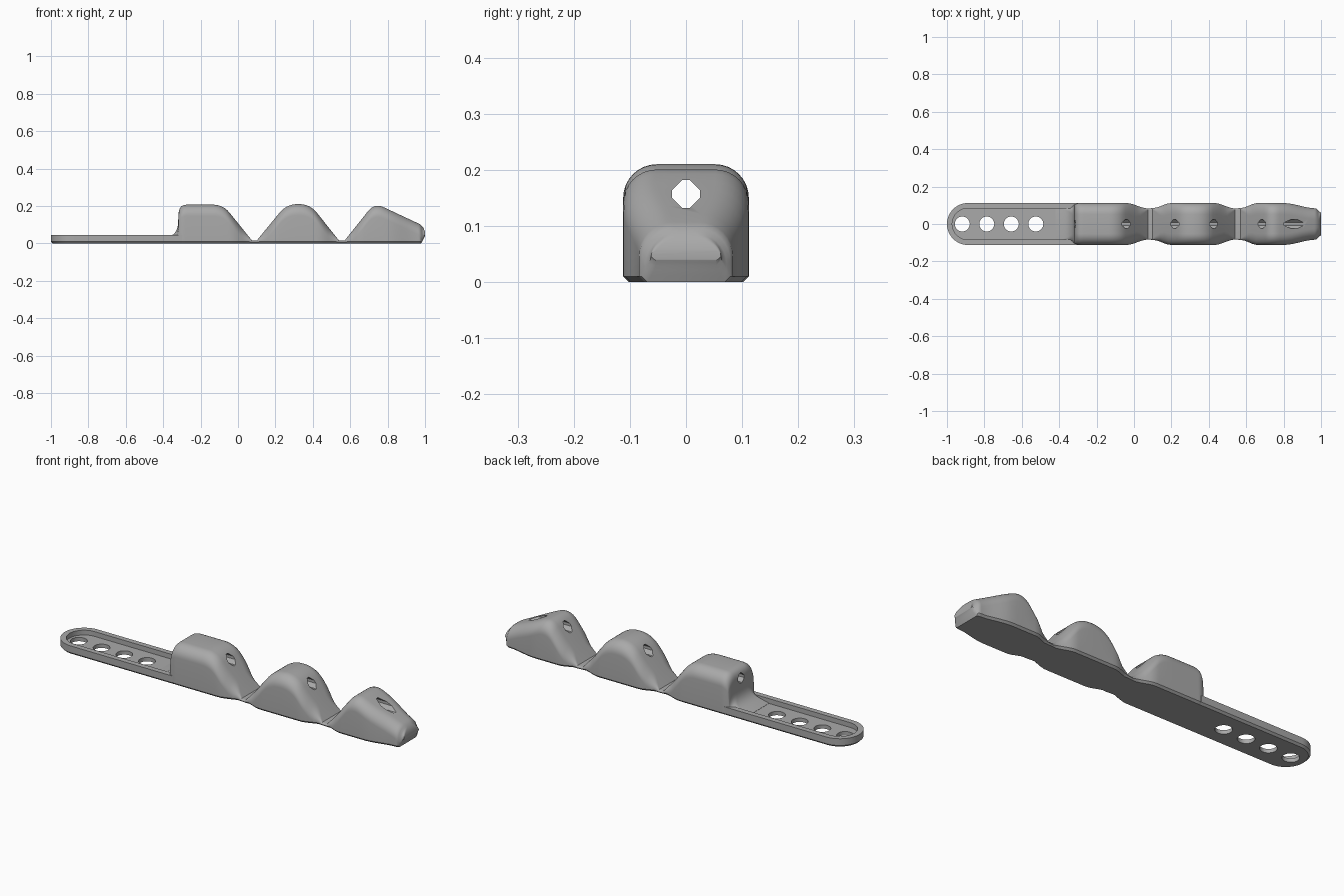
import bpy, bmesh
from math import pi, cos, sin
from mathutils import Vector, Matrix

old = bpy.data.objects.get("Cube")
if old:
    bpy.data.objects.remove(old, do_unlink=True)

grey = bpy.data.materials.new("matte grey")
grey.use_nodes = True
GREY = (0.4, 0.4, 0.4, 1)
grey.diffuse_color = GREY
grey.node_tree.nodes["Principled BSDF"].inputs["Base Color"].default_value = GREY
CHAMFER = 0.01


def add_object(name, bm):
    bmesh.ops.recalc_face_normals(bm, faces=bm.faces)
    mesh = bpy.data.meshes.new(name)
    bm.to_mesh(mesh)
    bm.free()
    mesh.materials.append(grey)
    obj = bpy.data.objects.new(name, mesh)
    bpy.context.collection.objects.link(obj)
    return obj


def loft(name, loops):
    """Skin a list of equal-length point loops and cap both ends."""
    bm = bmesh.new()
    rings = [[bm.verts.new(p) for p in loop] for loop in loops]
    n = len(rings[0])
    for a, b in zip(rings, rings[1:]):
        for i in range(n):
            j = (i + 1) % n
            bm.faces.new((a[i], a[j], b[j], b[i]))
    bm.faces.new(rings[0])
    bm.faces.new(rings[-1])
    return add_object(name, bm)


def prism(points, direction):
    """Closed prism from a planar loop."""
    return loft("cutter", [points, [p + direction for p in points]])


def select(obj):
    bpy.ops.object.select_all(action='DESELECT')
    obj.select_set(True)
    bpy.context.view_layer.objects.active = obj


def cut(obj, cutter):
    select(obj)
    mod = obj.modifiers.new("hole", 'BOOLEAN')
    mod.operation, mod.solver, mod.object = 'DIFFERENCE', 'EXACT', cutter
    bpy.ops.object.modifier_apply(modifier=mod.name)
    bpy.data.objects.remove(cutter, do_unlink=True)


def finish(obj):
    select(obj)
    bpy.ops.object.shade_smooth_by_angle(angle=pi / 5)


def rounded_path(corners, steps=7):
    """Polyline through (x, z, cut) corners, each rounded back by its cut."""
    pts = [Vector(c[:2]) for c in corners]
    out = [pts[0]]
    for i in range(1, len(pts) - 1):
        p, c = pts[i], corners[i][2]
        if not c:
            out.append(p)
            continue
        a = p + (pts[i - 1] - p).normalized() * c
        b = p + (pts[i + 1] - p).normalized() * c
        for k in range(steps + 1):
            t = k / steps
            out.append(a * (1 - t) ** 2 + p * 2 * t * (1 - t) + b * t * t)
    out.append(pts[-1])
    return out


def subdivide(path, step=0.03):
    out = []
    for a, b in zip(path, path[1:]):
        n = max(1, int((b - a).length / step))
        out += [a.lerp(b, k / n) for k in range(n)]
    return out + [path[-1]]


# Finger: side profile corners and half widths along its length
PROFILE = [(-.42, .021, 0), (-.324, .045, .06), (-.315, .207, .045),
           (-.08, .207, .055), (.075, .015, 0), (.1, .015, 0),
           (.26, .21, .06), (.385, .21, .06), (.54, .015, 0), (.57, .015, 0),
           (.73, .216, .055), (.995, .092, .035), (1, .055, 0)]
WIDTHS = [(-.42, .095), (-.35, .095), (-.29, .112), (-.04, .112), (.075, .083),
          (.1, .085), (.2, .112), (.43, .112), (.54, .083), (.57, .085),
          (.66, .112), (.8, .112), (.97, .084), (1, .062)]


def half_width(x):
    for (x0, w0), (x1, w1) in zip(WIDTHS, WIDTHS[1:]):
        if x <= x1:
            t = max(0, (x - x0) / (x1 - x0))
            return w0 + (w1 - w0) * t * t * (3 - 2 * t)
    return WIDTHS[-1][1]


def section(x, h):
    """Upright section with rounded shoulders and a chamfered foot."""
    w = half_width(x)
    base = 0.004 if x < -0.31 else max(0, (x - 0.98) * 2)
    foot = min(CHAMFER, (h - base) * 0.4)
    r = min(0.06, (h - base - foot) * 0.9)
    half = [(w - foot, base), (w, base + foot)]
    for k in range(9):
        a = k * pi / 16
        half.append((w - r + r * cos(a), h - r + r * sin(a)))
    both = half + [(-y, z) for y, z in reversed(half)]
    return [Vector((x, y, z)) for y, z in both]


stations = subdivide(rounded_path(PROFILE))
finger = loft("finger_segments", [section(p.x, p.y) for p in stations])

# Cord channel: diamond with clipped corners, running the whole length
R, F = 0.025, 0.007
quarter = [(R, F), (F, R), (-F, R), (-R, F)]
ring = quarter + [(-y, -z) for y, z in quarter]
cut(finger, prism([Vector((-.6, y, .157 + z)) for y, z in ring], Vector((1.8, 0, 0))))
finish(finger)


# Mounting tray: round-ended strip with a raised rim
def strip(inset, z, end):
    r = 0.112 - inset
    arc = [pi / 2 + pi * k / 24 for k in range(25)]
    pts = [Vector((-.888 + r * cos(a), r * sin(a), z)) for a in arc]
    return pts + [Vector((end, -r, z)), Vector((end, r, z))]


tray = loft("mounting_tray", [strip(CHAMFER, 0, -.3), strip(0, CHAMFER, -.3),
                              strip(0, .045, -.3), strip(.028, .045, -.31),
                              strip(.028, .02, -.31)])

# Row of screw holes
for x in (-.918, -.787, -.656, -.525):
    circle = [Vector((x + .04 * cos(k * pi / 16), .04 * sin(k * pi / 16), -.1))
              for k in range(32)]
    cut(tray, prism(circle, Vector((0, 0, .3))))
finish(tray)
